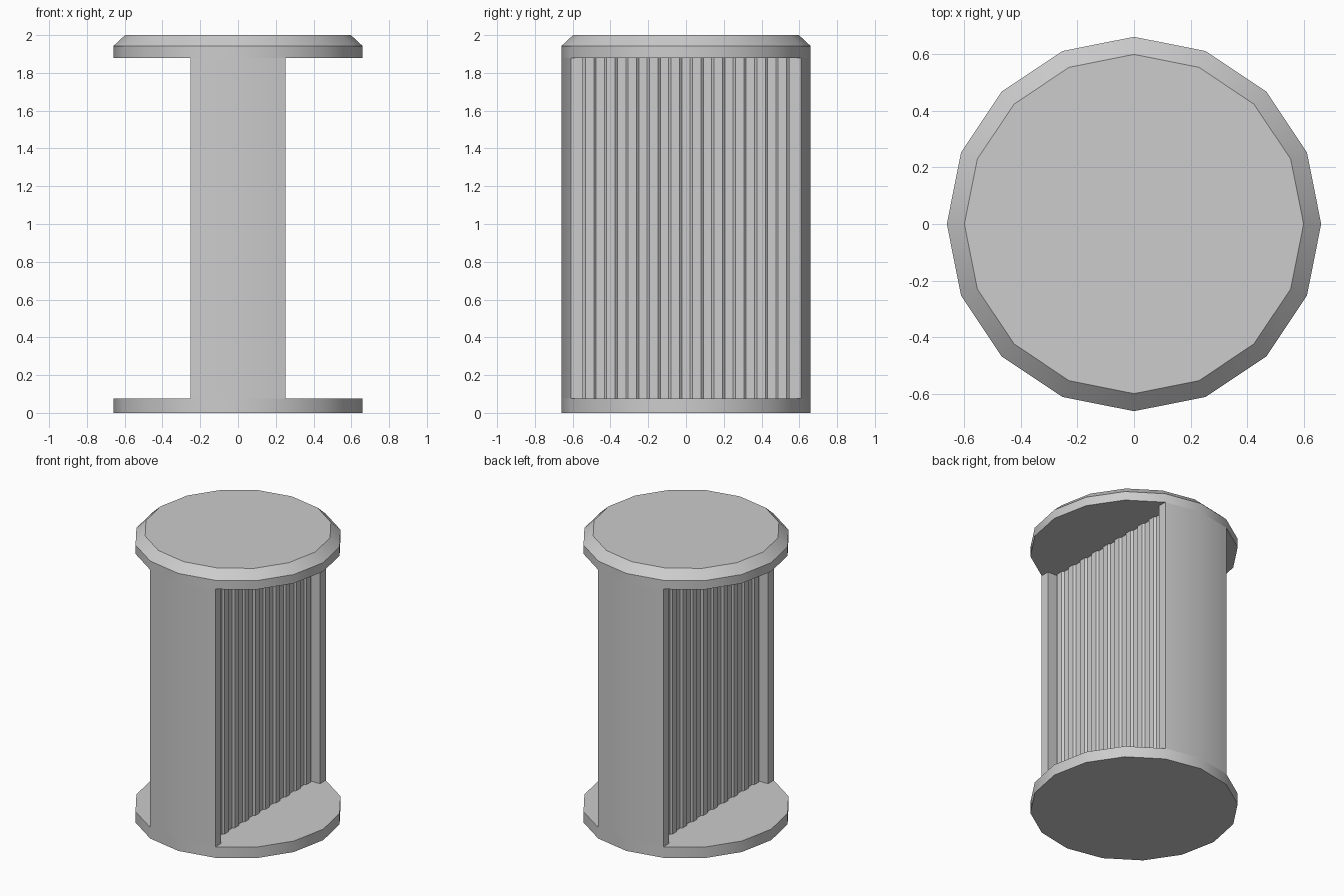
import bpy, bmesh, math

if "Cube" in bpy.data.objects:
    bpy.data.objects.remove(bpy.data.objects["Cube"])

SIDES = 16
RADIUS = 0.66
CAP_LOW, CAP_HIGH = 0.077, 1.88

grey = bpy.data.materials.new("plain_grey")
grey.diffuse_color = (0.604, 0.604, 0.604, 1)
grey.use_nodes = True
grey.node_tree.nodes["Principled BSDF"].inputs["Base Color"].default_value = grey.diffuse_color


def ring(radius):
    """Points of a regular polygon with a corner on each axis."""
    step = 2 * math.pi / SIDES
    return [(radius * math.cos(i * step), radius * math.sin(i * step)) for i in range(SIDES)]


def stack(name, layers, closed=True):
    """Skin horizontal outlines given as (points, z), bottom to top."""
    bm = bmesh.new()
    rings = [[bm.verts.new((x, y, z)) for x, y in pts] for pts, z in layers]
    for low, high in zip(rings, rings[1:]):
        n = len(low)
        for i in range(n):
            j = (i + 1) % n
            bm.faces.new((low[i], low[j], high[j], high[i]))
    if closed:
        bm.faces.new(rings[0][::-1])
        bm.faces.new(rings[-1])
    mesh = bpy.data.meshes.new(name)
    bm.to_mesh(mesh)
    bm.free()
    mesh.materials.append(grey)
    mesh.shade_smooth()
    mesh.set_sharp_from_angle(angle=math.radians(30))
    obj = bpy.data.objects.new(name, mesh)
    bpy.context.collection.objects.link(obj)
    return obj


# End discs: plain base, chamfered top
stack("bottom_disc", [(ring(RADIUS), 0), (ring(RADIUS), CAP_LOW)])
stack("top_disc", [(ring(RADIUS), CAP_HIGH), (ring(RADIUS), 1.942), (ring(0.598), 2.0)])

# Column outline: curved front and back, recessed fluted panel on each side
edge_x = RADIUS * math.sin(math.pi / 8)
edge_y = RADIUS * math.cos(math.pi / 8)
WALL_Y = 0.546
LAND_X, GROOVE_X = 0.178, 0.19
FLUTES, PITCH, FLAT_HALF, SLOPE = 10, 0.1135, 0.0225, 0.0125

half = [(0, -RADIUS), (edge_x, -edge_y), (edge_x, -WALL_Y), (LAND_X, -WALL_Y)]
for i in range(FLUTES):
    y = (i - (FLUTES - 1) / 2) * PITCH
    half += [(LAND_X, y - FLAT_HALF - SLOPE), (GROOVE_X, y - FLAT_HALF),
             (GROOVE_X, y + FLAT_HALF), (LAND_X, y + FLAT_HALF + SLOPE)]
half += [(LAND_X, WALL_Y), (edge_x, WALL_Y), (edge_x, edge_y)]

outline = half + [(-x, -y) for x, y in half]
stack("fluted_column", [(outline, CAP_LOW), (outline, CAP_HIGH)], closed=False)
